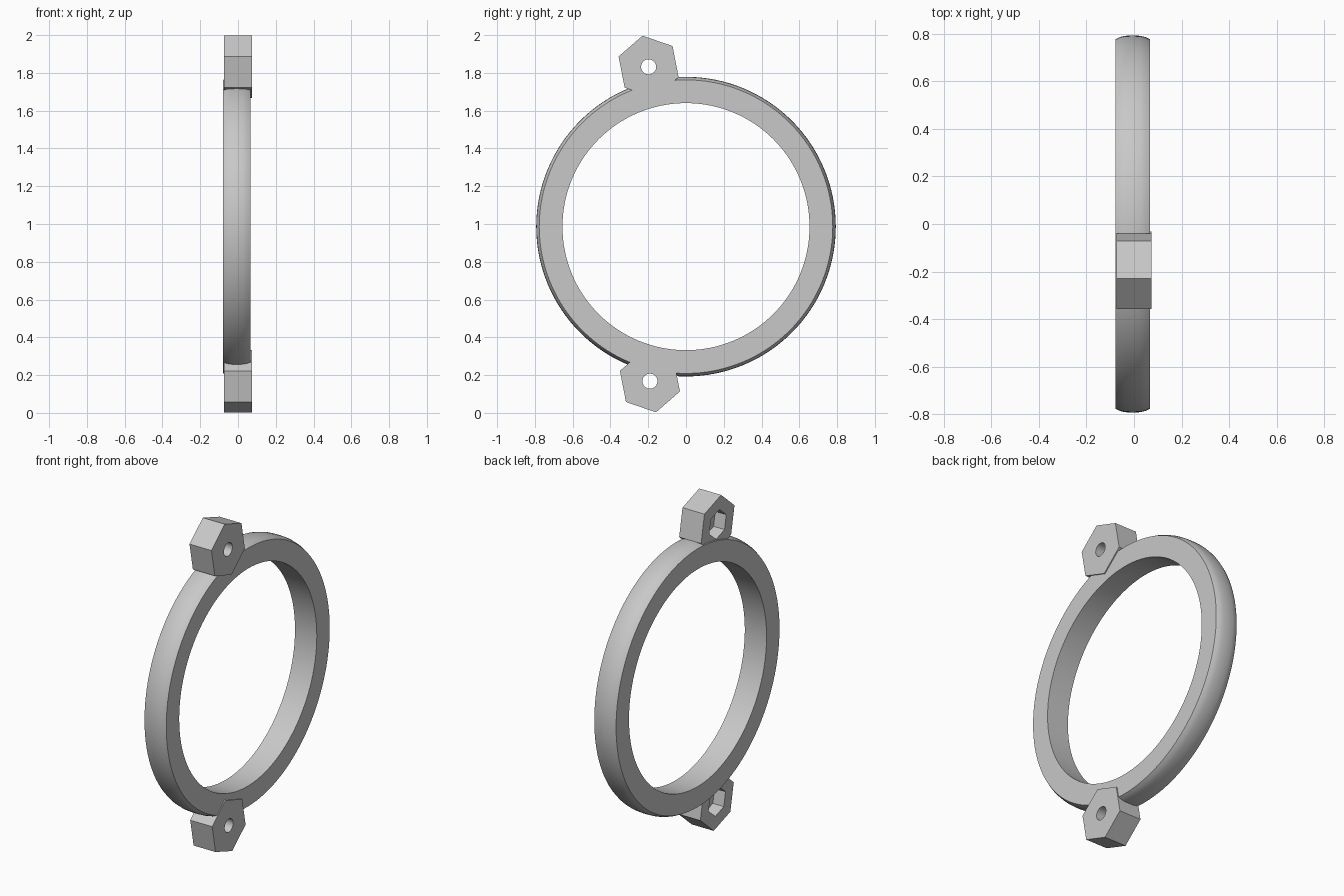
import bpy
import bmesh
from math import pi, cos, sin, radians

cube = bpy.data.objects.get("Cube")
if cube:
    bpy.data.objects.remove(cube, do_unlink=True)

grey = bpy.data.materials.new("plain grey")
grey.use_nodes = True
GREY = (0.58, 0.58, 0.58, 1)
grey.diffuse_color = GREY
grey.node_tree.nodes["Principled BSDF"].inputs["Base Color"].default_value = GREY


def reach(radius, angle, hexagonal):
    """Distance from the axis to a circle or to a hexagon with a corner at angle 0."""
    if not hexagonal:
        return radius
    return radius * cos(pi / 6) / cos(angle % (pi / 3) - pi / 6)


def sweep(name, profile, centre, segments, turn=0.0):
    """Closed profile of (x, radius, hexagonal) swept around an axis along x."""
    bm = bmesh.new()
    loops = []
    for x, radius, hexagonal in profile:
        loop = []
        for i in range(segments):
            a = 2 * pi * i / segments
            r = reach(radius, a, hexagonal)
            loop.append(bm.verts.new((x, r * cos(a + turn), r * sin(a + turn))))
        loops.append(loop)
    for k, loop in enumerate(loops):
        following = loops[(k + 1) % len(loops)]
        for i in range(segments):
            j = (i + 1) % segments
            bm.faces.new((loop[i], loop[j], following[j], following[i]))
    bmesh.ops.recalc_face_normals(bm, faces=bm.faces)
    mesh = bpy.data.meshes.new(name)
    bm.to_mesh(mesh)
    bm.free()
    mesh.materials.append(grey)
    obj = bpy.data.objects.new(name, mesh)
    obj.location = centre
    bpy.context.collection.objects.link(obj)
    bpy.ops.object.select_all(action='DESELECT')
    obj.select_set(True)
    bpy.context.view_layer.objects.active = obj
    bpy.ops.object.shade_smooth_by_angle(angle=radians(35))
    return obj


# Ring with a straight bore and a slightly crowned rim
HALF = 0.0725
rim = [(HALF * t, 0.793 - 0.016 * abs(t) ** 3, False)
       for t in (-1, -0.75, -0.45, 0, 0.45, 0.75, 1)]
bore = [(HALF, 0.654, False), (-HALF, 0.654, False)]
sweep("ring", rim + bore, (-0.006, 0, 0.986), 128)

# Hexagonal lugs: round bolt hole on one side, hexagonal nut pocket on the other
LUG_HALF = 0.073
lug = [(-LUG_HALF, 0.168, True), (LUG_HALF, 0.168, True),
       (LUG_HALF, 0.04, False), (0, 0.04, False),
       (0, 0.085, True), (-LUG_HALF, 0.085, True)]
for name, y, z in (("upper_lug", -0.198, 1.832), ("lower_lug", -0.191, 0.168)):
    sweep(name, lug, (0, y, z), 24, radians(41))
